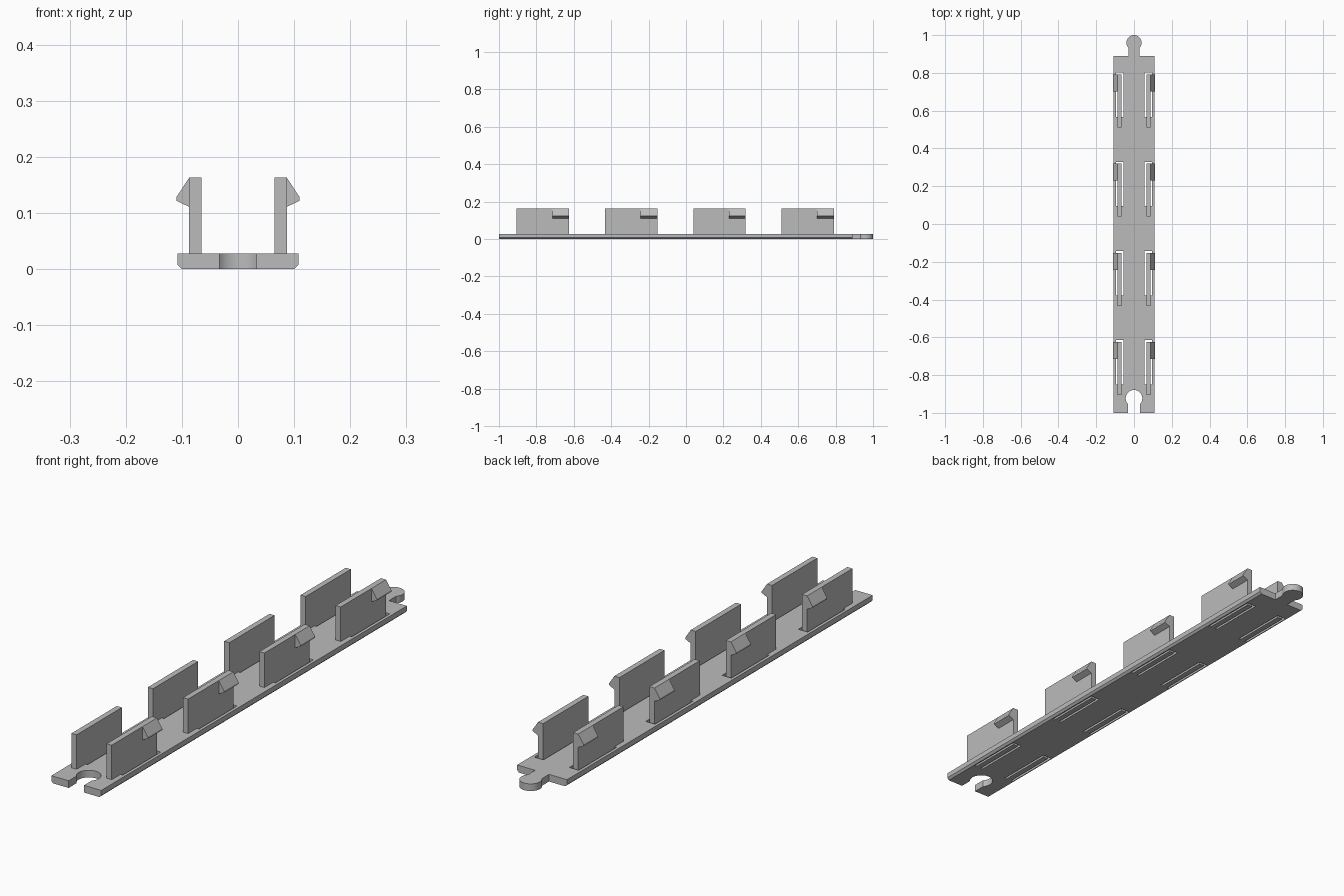
import bpy, bmesh, math

cube = bpy.data.objects.get("Cube")
if cube:
    bpy.data.objects.remove(cube, do_unlink=True)

grey = bpy.data.materials.new("light grey plastic")
grey.use_nodes = True
colour = (0.5, 0.5, 0.5, 1)
grey.diffuse_color = colour
grey.node_tree.nodes["Principled BSDF"].inputs["Base Color"].default_value = colour

THICK = 0.028          # plate thickness
TOP = 0.163            # clip height
IN, OUT = 0.065, 0.087 # clip wall inner and outer x
CLIP_LEN = 0.28
BARB_LEN = 0.09
CLIP_STARTS = [-0.905 + i * 0.472 for i in range(4)]


def add_prism(bm, points, start, end):
    """Extrude a closed 3D outline, given as a function of depth."""
    rings = [[bm.verts.new(p) for p in points(d)] for d in (start, end)]
    n = len(rings[0])
    bm.faces.new(rings[0])
    bm.faces.new(rings[1])
    for i in range(n):
        j = (i + 1) % n
        bm.faces.new((rings[0][i], rings[0][j], rings[1][j], rings[1][i]))


def along_y(profile):
    return lambda y: [(x, y, z) for x, z in profile]


def along_z(profile):
    return lambda z: [(x, y, z) for x, y in profile]


def finish(bm, name):
    bmesh.ops.recalc_face_normals(bm, faces=bm.faces)
    mesh = bpy.data.meshes.new(name)
    bm.to_mesh(mesh)
    bm.free()
    mesh.materials.append(grey)
    obj = bpy.data.objects.new(name, mesh)
    bpy.context.collection.objects.link(obj)
    return obj


def keyhole(centre, radius, neck, base_y, steps=32):
    """Round head on a straight neck that starts at base_y."""
    gap = math.asin(neck / radius)
    first = -math.pi / 2 + gap
    span = 2 * math.pi - 2 * gap
    arc = [(radius * math.cos(first + span * i / steps),
            centre + radius * math.sin(first + span * i / steps)) for i in range(steps + 1)]
    return [(-neck, base_y), (neck, base_y)] + arc


def smooth(obj):
    bpy.ops.object.select_all(action='DESELECT')
    obj.select_set(True)
    bpy.context.view_layer.objects.active = obj
    bpy.ops.object.shade_smooth_by_angle(angle=math.radians(30))


# Base plate with chamfered lower long edges
bm = bmesh.new()
section = [(-0.1, 0), (0.1, 0), (0.108, 0.008), (0.108, THICK), (-0.108, THICK), (-0.108, 0.008)]
add_prism(bm, along_y(section), -1, 0.89)
plate = finish(bm, "base_plate")

# Cutter: keyhole socket and the slots around the free ends of the clips
bm = bmesh.new()
add_prism(bm, along_z(keyhole(-0.923, 0.044, 0.033, -1.05)), -0.05, 0.1)
for start in CLIP_STARTS:
    for side in (-1, 1):
        y0, y1 = start + 0.055, start + CLIP_LEN + 0.01
        x0, x1 = side * (IN - 0.009), side * (OUT + 0.009)
        add_prism(bm, along_z([(x0, y0), (x1, y0), (x1, y1), (x0, y1)]), -0.05, 0.1)
cutter = finish(bm, "opening_cutter")
cutter.hide_render = True

cut = plate.modifiers.new("openings", 'BOOLEAN')
cut.operation = 'DIFFERENCE'
cut.solver = 'EXACT'
cut.object = cutter
bpy.context.view_layer.objects.active = plate
plate.select_set(True)
bpy.ops.object.modifier_apply(modifier=cut.name)
bpy.data.objects.remove(cutter, do_unlink=True)
smooth(plate)

# Round connector tab at the back end
bm = bmesh.new()
add_prism(bm, along_z(keyhole(0.96, 0.04, 0.03, 0.89)), 0, THICK)
smooth(finish(bm, "connector_tab"))

# Upright clips, each with an outward barb at its back end
for number, start in enumerate(CLIP_STARTS, 1):
    end = start + CLIP_LEN
    for side, label in ((-1, "right"), (1, "left")):
        wall = [(side * x, z) for x, z in ((IN, 0), (OUT, 0), (OUT, TOP), (IN, TOP))]
        barb = [(side * x, z) for x, z in
                ((OUT, 0.111), (0.11, 0.122), (0.11, 0.128), (OUT, TOP))]
        bm = bmesh.new()
        add_prism(bm, along_y(wall), start, end)
        add_prism(bm, along_y(barb), end - BARB_LEN, end)
        finish(bm, f"{label}_clip_{number}")
